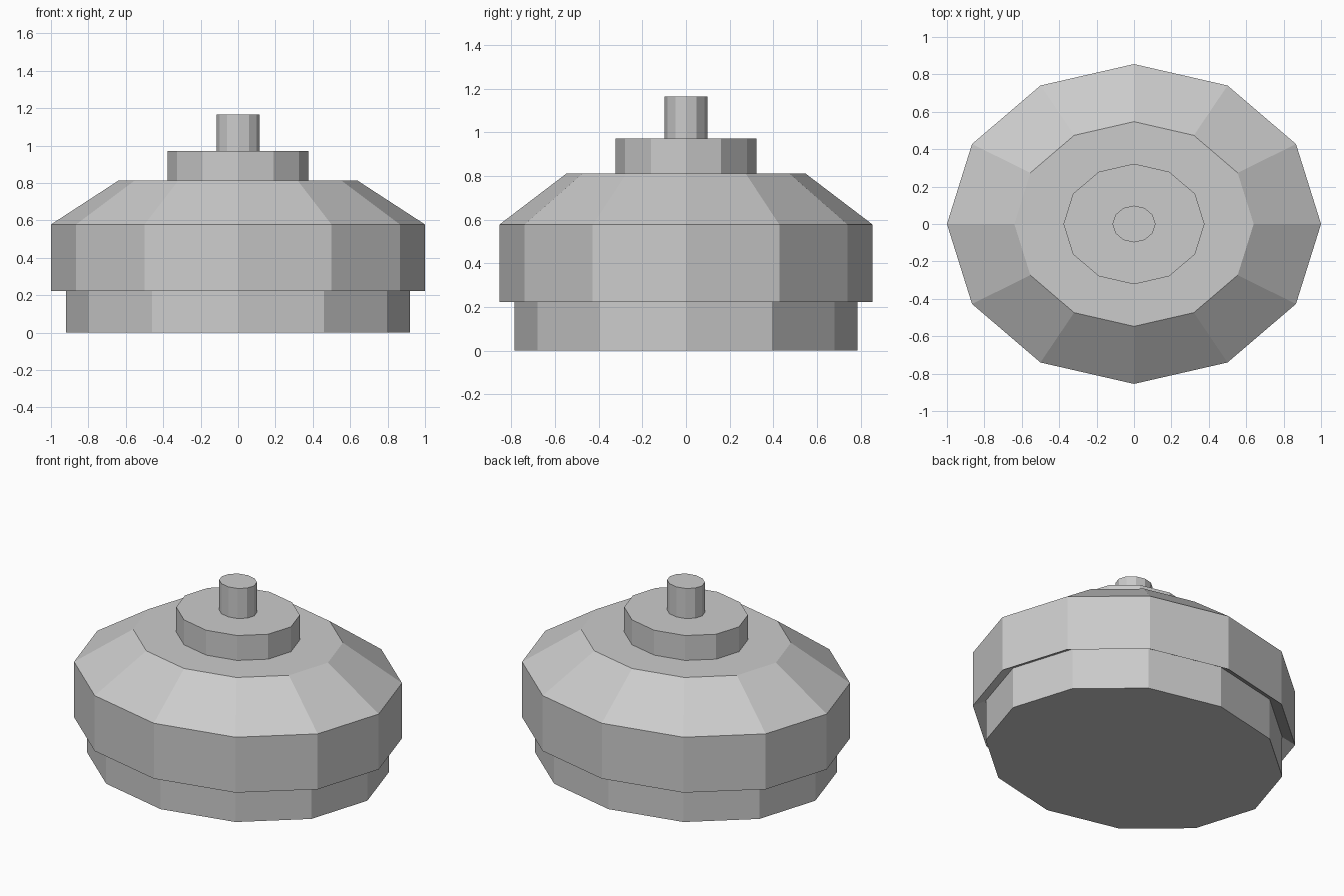
import bpy
import bmesh
from math import cos, sin, pi

if "Cube" in bpy.data.objects:
    bpy.data.objects.remove(bpy.data.objects["Cube"])

SIDES = 12
DEPTH = 0.855  # oval footprint: y radius relative to x radius


def turned(name, profile, cap_bottom=True, cap_top=True):
    """Sweep (radius, z) points around an oval twelve-sided outline."""
    bm = bmesh.new()
    rings = [[bm.verts.new((r * cos(2 * pi * i / SIDES),
                            r * DEPTH * sin(2 * pi * i / SIDES), z))
              for i in range(SIDES)] for r, z in profile]
    for low, high in zip(rings, rings[1:]):
        for i in range(SIDES):
            j = (i + 1) % SIDES
            bm.faces.new((low[i], low[j], high[j], high[i]))
    if cap_bottom:
        bm.faces.new(rings[0][::-1])
    if cap_top:
        bm.faces.new(rings[-1])
    mesh = bpy.data.meshes.new(name)
    bm.to_mesh(mesh)
    bm.free()
    obj = bpy.data.objects.new(name, mesh)
    bpy.context.collection.objects.link(obj)
    return obj


# Base, reaching slightly up inside the overhanging body
turned("base", [(0.92, 0), (0.92, 0.265)])

# Body with undercut rim, straight wall and sloped shoulder
turned("body", [(0.92, 0.265), (1.0, 0.222), (1.0, 0.578), (0.64, 0.812)],
       cap_bottom=False)

# Collar and knob stacked on top
turned("collar", [(0.377, 0.812), (0.377, 0.972)], cap_bottom=False)
turned("knob", [(0.115, 0.972), (0.115, 1.165)], cap_bottom=False)
